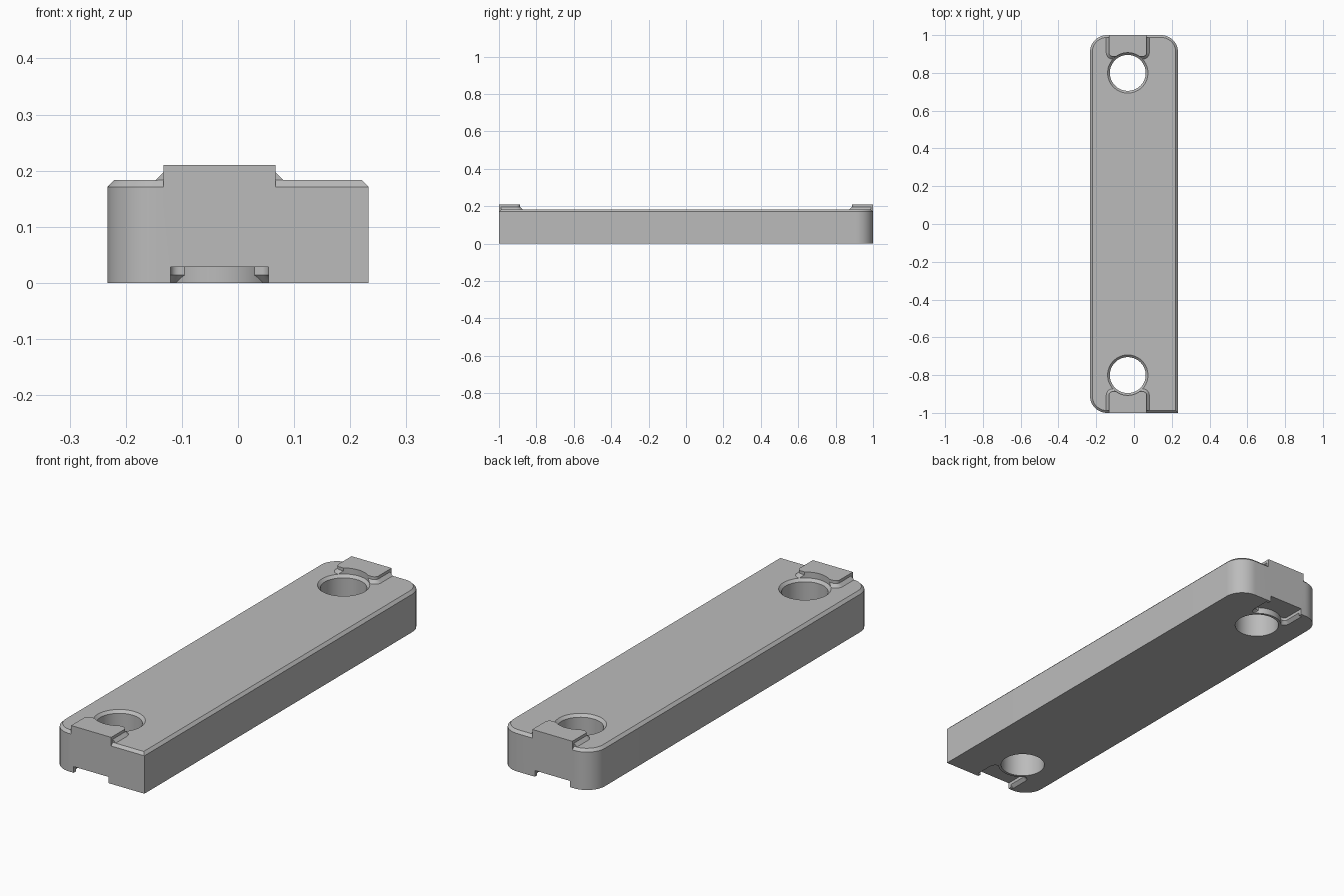
import bpy, bmesh
from math import sin, cos, pi, radians

cube = bpy.data.objects.get("Cube")
if cube:
    bpy.data.objects.remove(cube, do_unlink=True)

grey = bpy.data.materials.new("plain grey")
grey.use_nodes = True
grey.diffuse_color = (0.5, 0.5, 0.5, 1)
grey.node_tree.nodes["Principled BSDF"].inputs["Base Color"].default_value = (0.5, 0.5, 0.5, 1)

CX, HOLE_Y = -0.033, 0.8
TOP, EDGE = 0.183, 0.171


def outline(x0, x1, y0, y1, radii, grow=0.0, flip=1):
    """Rectangle with its own radius per corner, from front left anticlockwise."""
    x0, x1, y0, y1 = x0 - grow, x1 + grow, y0 - grow, y1 + grow
    corners = [(x0, y0, 1, 1), (x1, y0, -1, 1), (x1, y1, -1, -1), (x0, y1, 1, -1)]
    pts = []
    for i, ((x, y, sx, sy), r) in enumerate(zip(corners, radii)):
        if r == 0:
            pts.append((x, y * flip))
            continue
        r += grow
        for k in range(13):
            a = pi + i * pi / 2 + k * pi / 24
            pts.append((x + sx * r + r * cos(a), (y + sy * r + r * sin(a)) * flip))
    return pts


def circle(r, y):
    return [(CX + r * cos(k * pi / 32), y + r * sin(k * pi / 32)) for k in range(64)]


def loft(name, rings):
    """Solid through matching rings of (points, height)."""
    bm = bmesh.new()
    loops = [[bm.verts.new((x, y, z)) for x, y in pts] for pts, z in rings]
    for a, b in zip(loops, loops[1:]):
        for i in range(len(a)):
            j = (i + 1) % len(a)
            bm.faces.new((a[i], a[j], b[j], b[i]))
    bm.faces.new(loops[0])
    bm.faces.new(loops[-1])
    bmesh.ops.recalc_face_normals(bm, faces=bm.faces)
    mesh = bpy.data.meshes.new(name)
    bm.to_mesh(mesh)
    bm.free()
    mesh.materials.append(grey)
    ob = bpy.data.objects.new(name, mesh)
    bpy.context.collection.objects.link(ob)
    return ob


def combine(target, other, operation):
    mod = target.modifiers.new(operation, "BOOLEAN")
    mod.operation, mod.object, mod.solver = operation, other, "EXACT"
    bpy.context.view_layer.objects.active = target
    bpy.ops.object.modifier_apply(modifier=mod.name)
    bpy.data.objects.remove(other, do_unlink=True)


# Bar with three rounded corners, one square corner and a chamfered top
def bar(grow=0.0):
    return outline(-0.233, 0.233, -1, 1, (0.09, 0, 0.09, 0.09), grow)


body = loft("bar_body", [(bar(), 0), (bar(), EDGE), (bar(-0.012), TOP)])

for s in (1, -1):
    # Raised end tab with a sloped foot
    def tab(end, grow=0.0):
        return outline(CX - 0.1, CX + 0.1, 0.887, end - grow, (0.02, 0.02, 0, 0), grow, s)

    combine(body, loft("tab", [(tab(1), 0.15), (tab(1), 0.21)]), "UNION")
    combine(body, loft("tab_foot", [(tab(0.988, 0.014), 0.175), (tab(0.988, 0.014), TOP),
                                    (tab(0.988), 0.197)]), "UNION")

    # Underside notch, curved around the hole, with a chamfered rim
    def notch(end, grow=0.0):
        return outline(CX - 0.087, CX + 0.087, 0.887, end - grow, (0.015, 0.015, 0, 0), grow, s)

    pocket = loft("notch_cutter", [(notch(1.02), -0.02), (notch(1.02), 0.028)])
    rim = loft("rim_cutter", [(notch(0.985, 0.014), -0.01), (notch(0.985, 0.014), 0),
                              (notch(0.985), 0.014)])
    for cutter in (pocket, rim):
        wall = circle(0.107, s * HOLE_Y)
        combine(cutter, loft("wall", [(wall, -0.1), (wall, 0.1)]), "DIFFERENCE")
        combine(body, cutter, "DIFFERENCE")

    # Through hole with a countersunk mouth
    narrow, wide = circle(0.095, s * HOLE_Y), circle(0.107, s * HOLE_Y)
    combine(body, loft("hole_cutter", [(narrow, -0.1), (narrow, EDGE), (wide, TOP),
                                       (wide, 0.3)]), "DIFFERENCE")

# Smooth shading on the curved walls only
bpy.ops.object.select_all(action="DESELECT")
body.select_set(True)
bpy.context.view_layer.objects.active = body
bpy.ops.object.shade_smooth_by_angle(angle=radians(30))
